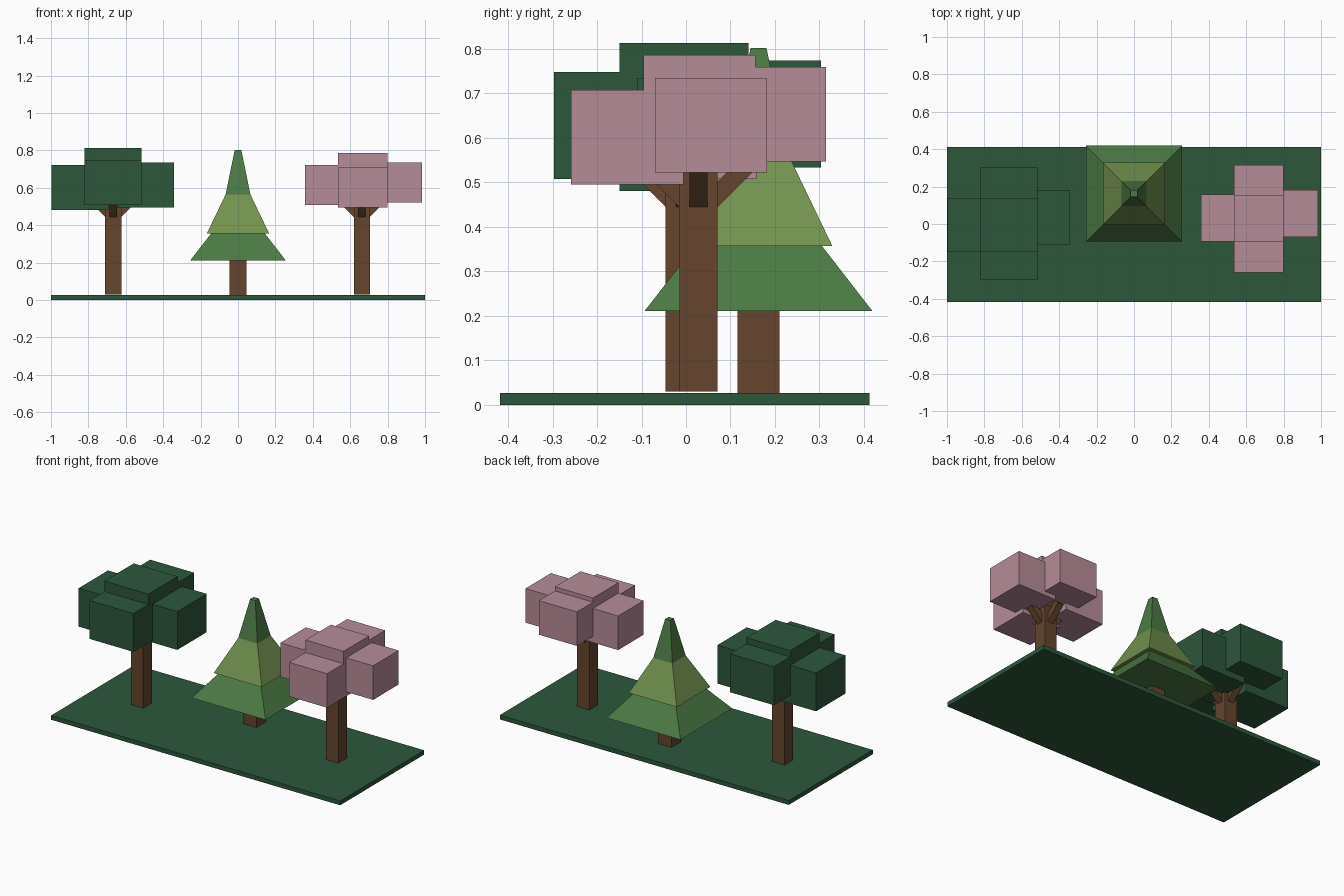
import bpy, bmesh, math
from mathutils import Vector

old = bpy.data.objects.get("Cube")
if old:
    bpy.data.objects.remove(old, do_unlink=True)


def material(name, rgb):
    m = bpy.data.materials.new(name)
    m.use_nodes = True
    m.diffuse_color = (*rgb, 1)
    m.node_tree.nodes["Principled BSDF"].inputs["Base Color"].default_value = (*rgb, 1)
    return m


DARK = material("dark green", (0.026, 0.095, 0.044))
GREEN = material("fir green", (0.072, 0.195, 0.060))
OLIVE = material("olive green", (0.171, 0.287, 0.078))
PINK = material("blossom pink", (0.468, 0.262, 0.314))
BARK = material("bark brown", (0.130, 0.060, 0.026))


def finish(name, bm, mat):
    bmesh.ops.recalc_face_normals(bm, faces=bm.faces)
    me = bpy.data.meshes.new(name)
    bm.to_mesh(me)
    bm.free()
    me.materials.append(mat)
    ob = bpy.data.objects.new(name, me)
    bpy.context.collection.objects.link(ob)
    return ob


def box(name, lo, hi, mat):
    lo, hi = Vector(lo), Vector(hi)
    bm = bmesh.new()
    bmesh.ops.create_cube(bm, size=1)
    bmesh.ops.scale(bm, vec=hi - lo, verts=bm.verts)
    bmesh.ops.translate(bm, vec=(lo + hi) / 2, verts=bm.verts)
    return finish(name, bm, mat)


def frustum(name, x, y, z0, z1, half0, half1, mat):
    """Square tapered block."""
    bm = bmesh.new()
    k = math.sqrt(2)
    bmesh.ops.create_cone(bm, cap_ends=True, segments=4, radius1=half0 * k,
                          radius2=half1 * k, depth=z1 - z0)
    for v in bm.verts:  # turn the square to face the axes
        a = math.atan2(v.co.y, v.co.x)
        r = half0 if v.co.z < 0 else half1
        a = round(a / (math.pi / 2)) * math.pi / 2 + math.pi / 4
        v.co.x, v.co.y = r * k * math.cos(a), r * k * math.sin(a)
    bmesh.ops.translate(bm, vec=(x, y, (z0 + z1) / 2), verts=bm.verts)
    return finish(name, bm, mat)


def branch(name, x, y, direction, z):
    """Small square limb leaning out of the trunk."""
    out = Vector((*direction, 0))
    start = Vector((x, y, z)) + out * 0.015
    axis = (out + Vector((0, 0, 1))).normalized()
    bm = bmesh.new()
    bmesh.ops.create_cube(bm, size=1)
    bmesh.ops.scale(bm, vec=(0.04, 0.04, 0.14), verts=bm.verts)
    side = Vector((0, 0, 1)).cross(out)
    for v in bm.verts:
        c = v.co.copy()
        v.co = start + axis * (c.z + 0.07) + side * c.x + side.cross(axis) * c.y
    return finish(name, bm, BARK)


def block_tree(name, x, y, size, blocks, mat):
    box(name + "_trunk", (x - 0.043, y - 0.043, 0.03), (x + 0.043, y + 0.043, 0.58), BARK)
    for label, d in (("front", (0, -1)), ("back", (0, 1)), ("left", (1, 0)), ("right", (-1, 0))):
        branch(f"{name}_{label}_branch", x, y, d, 0.445)
    for label, low in blocks.items():
        box(f"{name}_{label}_foliage", low, Vector(low) + Vector(size), mat)


# Ground slab
box("ground_slab", (-1, -0.418, 0), (1, 0.412, 0.027), DARK)

# Dark leafy tree
block_tree("leafy_tree", -0.667, -0.003, (0.305, 0.29, 0.24), {
    "centre": (-0.82, -0.15, 0.573),
    "front": (-0.82, -0.297, 0.508),
    "back": (-0.82, 0.013, 0.534),
    "right": (-0.998, -0.15, 0.481),
    "left": (-0.648, -0.11, 0.495)}, DARK)

# Pink blossom tree
block_tree("blossom_tree", 0.662, 0.028, (0.264, 0.252, 0.213), {
    "centre": (0.534, -0.096, 0.573),
    "front": (0.534, -0.258, 0.495),
    "back": (0.534, 0.063, 0.547),
    "right": (0.359, -0.094, 0.508),
    "left": (0.720, -0.07, 0.522)}, PINK)

# Fir tree with stacked tiers
FX, FY = 0, 0.163
box("fir_trunk", (FX - 0.046, FY - 0.047, 0.02), (FX + 0.046, FY + 0.047, 0.25), BARK)
frustum("fir_lower_tier", FX, FY, 0.211, 0.358, 0.256, 0.142, GREEN)
frustum("fir_middle_tier", FX, FY, 0.357, 0.565, 0.166, 0.066, OLIVE)
frustum("fir_top_tier", FX, FY, 0.565, 0.802, 0.066, 0.018, GREEN)
